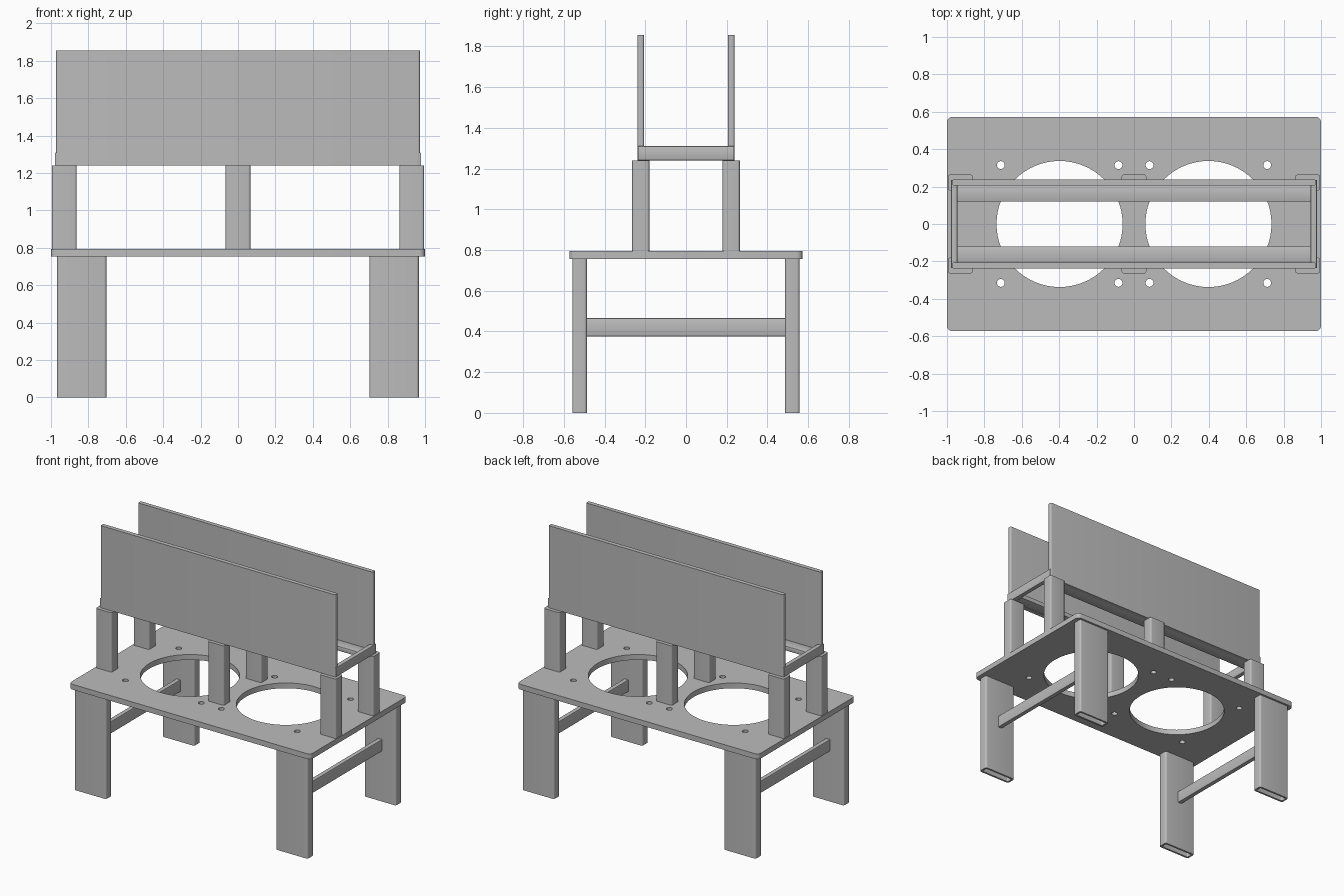
import bpy
import bmesh
from math import cos, sin, pi, radians
from mathutils import Matrix, Vector

cube = bpy.data.objects.get("Cube")
if cube:
    bpy.data.objects.remove(cube, do_unlink=True)

grey = bpy.data.materials.new("plain_grey")
grey.use_nodes = True
colour = (0.5, 0.5, 0.5, 1)
grey.diffuse_color = colour
grey.node_tree.nodes["Principled BSDF"].inputs["Base Color"].default_value = colour


def circle(cx, cy, r, n):
    return [(cx + r * cos(2 * pi * i / n), cy + r * sin(2 * pi * i / n)) for i in range(n)]


def rounded(w, h, r, n=5):
    """Outline of a rectangle with round corners."""
    pts = []
    for k, (sx, sy) in enumerate([(1, 1), (-1, 1), (-1, -1), (1, -1)]):
        for i in range(n + 1):
            a = (k + i / n) * pi / 2
            pts.append((sx * (w / 2 - r) + r * cos(a), sy * (h / 2 - r) + r * sin(a)))
    return pts


# Profile axes for a bar running along x, y or z
TURN = {
    "x": Matrix(((0, 0, 1), (1, 0, 0), (0, 1, 0))),
    "y": Matrix(((1, 0, 0), (0, 0, 1), (0, 1, 0))),
    "z": Matrix.Identity(3),
}


def extrude(name, outlines, length, centre, axis="z"):
    """Solid from a filled outline; further outlines become holes."""
    curve = bpy.data.curves.new(name, "CURVE")
    curve.dimensions = "2D"
    curve.fill_mode = "BOTH"
    curve.extrude = length / 2
    for pts in outlines:
        spline = curve.splines.new("POLY")
        spline.points.add(len(pts) - 1)
        for p, (x, y) in zip(spline.points, pts):
            p.co = (x, y, 0, 1)
        spline.use_cyclic_u = True
    temp = bpy.data.objects.new(name + "_profile", curve)
    bpy.context.collection.objects.link(temp)
    graph = bpy.context.evaluated_depsgraph_get()
    mesh = bpy.data.meshes.new_from_object(temp.evaluated_get(graph))
    bpy.data.objects.remove(temp, do_unlink=True)
    bm = bmesh.new()
    bm.from_mesh(mesh)
    bmesh.ops.remove_doubles(bm, verts=bm.verts, dist=0.0001)
    for v in bm.verts:
        v.co = TURN[axis] @ v.co
    bmesh.ops.recalc_face_normals(bm, faces=bm.faces)
    bm.to_mesh(mesh)
    bm.free()
    mesh.materials.clear()
    mesh.materials.append(grey)
    obj = bpy.data.objects.new(name, mesh)
    obj.location = Vector(centre)
    bpy.context.collection.objects.link(obj)
    bpy.ops.object.select_all(action="DESELECT")
    obj.select_set(True)
    bpy.context.view_layer.objects.active = obj
    bpy.ops.object.shade_smooth_by_angle(angle=radians(30))
    return obj


SIDES = (("right", -1), ("left", 1))
ENDS = (("front", -1), ("back", 1))

# Table top with two large openings and eight bolt holes
holes = [circle(s * 0.398, 0, 0.337, 64) for s in (-1, 1)]
holes += [circle(sx * x, sy * 0.315, 0.021, 20)
          for x in (0.083, 0.712) for sx in (-1, 1) for sy in (-1, 1)]
extrude("table_top", [rounded(2, 1.146, 0.03)] + holes, 0.04, (0, 0, 0.775))

# Hollow legs and the stretchers between them
leg = [rounded(0.264, 0.072, 0.014), rounded(0.236, 0.044, 0.008)]
for side, sx in SIDES:
    for end, sy in ENDS:
        extrude(f"{end}_{side}_leg", leg, 0.755, (sx * 0.835, sy * 0.522, 0.3775))
    extrude(f"{side}_stretcher", [rounded(0.034, 0.09, 0.005, 2)], 0.972,
            (sx * 0.835, 0, 0.42), "y")

# Upright posts on the table
for end, sy in ENDS:
    for place, x in (("right", -0.929), ("middle", 0), ("left", 0.929)):
        extrude(f"{end}_{place}_post", [rounded(0.132, 0.084, 0.012)], 0.445,
                (x, sy * 0.222, 1.0175))

# Upper frame: flat rails, end crossbars and tall panels
for end, sy in ENDS:
    extrude(f"{end}_rail", [rounded(0.088, 0.035, 0.005, 2)], 1.89,
            (0, sy * 0.163, 1.2575), "x")
    extrude(f"{end}_panel", [rounded(1.944, 0.032, 0.01)], 0.615,
            (0, sy * 0.222, 1.5475))
for side, sx in SIDES:
    extrude(f"{side}_crossbar", [rounded(0.034, 0.07, 0.005, 2)], 0.414,
            (sx * 0.961, 0, 1.275), "y")
    # Crossbar ends lapping the panels
    for end, sy in ENDS:
        extrude(f"{end}_{side}_lap", [rounded(0.034, 0.07, 0.005, 2)], 0.028,
                (sx * 0.961, sy * 0.221, 1.275), "y")
